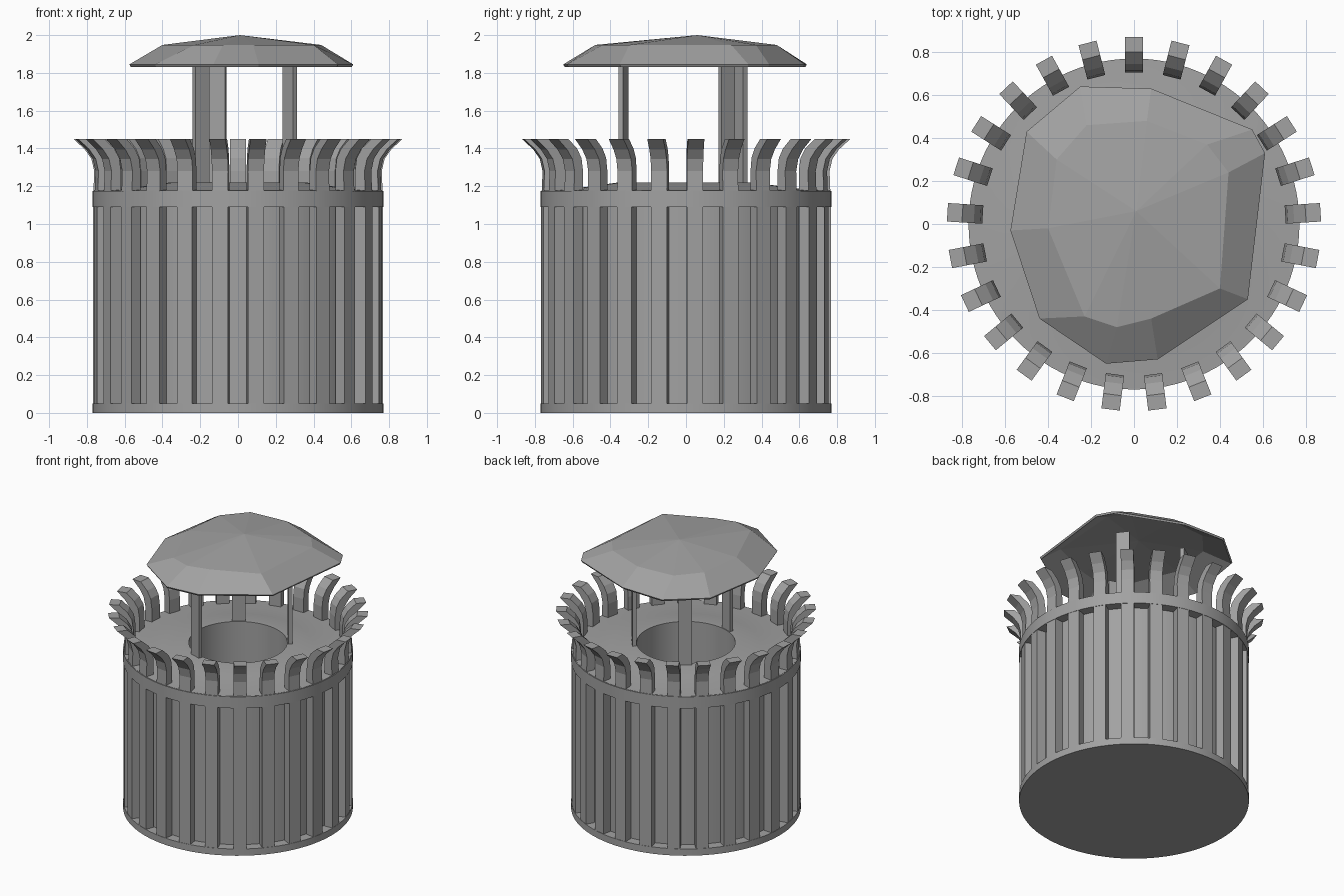
import bpy, bmesh, math
from mathutils import Matrix, Vector

cube = bpy.data.objects.get("Cube")
if cube:
    bpy.data.objects.remove(cube)

grey = bpy.data.materials.new("metal_grey")
grey.use_nodes = True
colour = (0.36, 0.36, 0.36, 1)
grey.diffuse_color = colour
grey.node_tree.nodes["Principled BSDF"].inputs["Base Color"].default_value = colour


def finish(name, bm, smooth=False):
    bmesh.ops.recalc_face_normals(bm, faces=bm.faces[:])
    mesh = bpy.data.meshes.new(name)
    bm.to_mesh(mesh)
    bm.free()
    mesh.materials.append(grey)
    obj = bpy.data.objects.new(name, mesh)
    bpy.context.collection.objects.link(obj)
    if smooth:
        bpy.ops.object.select_all(action="DESELECT")
        obj.select_set(True)
        bpy.context.view_layer.objects.active = obj
        bpy.ops.object.shade_smooth_by_angle(angle=math.radians(30))
    return obj


def lathe(name, profile, steps=96):
    """Spin a closed (radius, height) outline about the z axis."""
    bm = bmesh.new()
    verts = [bm.verts.new((r, 0, z)) for r, z in profile]
    edges = [bm.edges.new((a, b)) for a, b in zip(verts, verts[1:] + verts[:1])]
    bmesh.ops.spin(bm, geom=verts + edges, axis=(0, 0, 1), cent=(0, 0, 0),
                   angle=math.tau, steps=steps)
    bmesh.ops.remove_doubles(bm, verts=bm.verts[:], dist=0.0005)
    return finish(name, bm, True)


def strip(name, profile, width, angle):
    """Extrude a (radius, height) outline sideways and turn it to an angle."""
    bm = bmesh.new()
    face = bm.faces.new([bm.verts.new((r, -width / 2, z)) for r, z in profile])
    new = bmesh.ops.extrude_face_region(bm, geom=[face])["geom"]
    bmesh.ops.translate(bm, vec=(0, width, 0),
                        verts=[v for v in new if isinstance(v, bmesh.types.BMVert)])
    bm.transform(Matrix.Rotation(math.radians(angle), 4, "Z"))
    return finish(name, bm)


# Drum: inner liner with a central well, base, and the two outer bands
lathe("liner", [(0, 0.01), (0.70, 0.01), (0.70, 1.17), (0.33, 1.17), (0.33, 0.06), (0, 0.06)])
lathe("bottom_band", [(0, 0), (0.77, 0), (0.77, 0.05), (0, 0.05)])
lathe("top_band", [(0.69, 1.09), (0.77, 1.09), (0.77, 1.175), (0.69, 1.175)])
lathe("lid", [(0.33, 1.14), (0.765, 1.14), (0.765, 1.177), (0.62, 1.185), (0.5, 1.2),
              (0.36, 1.22), (0.33, 1.22)])

# Slats that pass through the bands and flare outward at the top
slat = [(0.705, 0.03), (0.767, 0.03), (0.767, 1.1), (0.76, 1.28), (0.775, 1.345),
        (0.81, 1.395), (0.87, 1.45), (0.80, 1.45), (0.745, 1.4), (0.715, 1.35), (0.705, 1.28)]
COUNT = 25
for i in range(COUNT):
    strip(f"slat_{i + 1}", slat, 0.086, 90 + i * 360 / COUNT)

# Posts carrying the canopy
post = [(0.335, 1.1), (0.362, 1.1), (0.362, 1.88), (0.335, 1.88)]
for i, angle in enumerate((38, 124, 252)):
    strip(f"post_{i + 1}", post, 0.09, angle)

# Faceted canopy: irregular rim, shoulder and peak, as a thin shell
rim = [(-0.575, -0.03), (-0.5, 0.43), (-0.25, 0.64), (0.08, 0.63), (0.55, 0.44),
       (0.61, 0.33), (0.53, -0.35), (0.11, -0.63), (-0.13, -0.65), (-0.44, -0.44)]
shoulder = [(-0.4, -0.02), (-0.36, 0.3), (-0.22, 0.46), (0.06, 0.48), (0.34, 0.37),
            (0.44, 0.24), (0.4, -0.3), (0.08, -0.44), (-0.08, -0.48), (-0.23, -0.43)]
bm = bmesh.new()
low = [bm.verts.new((x, y, 1.845)) for x, y in rim]
mid = [bm.verts.new((x, y, 1.948)) for x, y in shoulder]
peak = bm.verts.new((0.01, 0.06, 2.0))
for i in range(len(rim)):
    j = (i + 1) % len(rim)
    bm.faces.new((low[i], low[j], mid[j], mid[i]))
    bm.faces.new((mid[i], mid[j], peak))
canopy = finish("canopy", bm)
for poly in canopy.data.polygons:
    if poly.normal.z < 0:
        poly.flip()
shell = canopy.modifiers.new("thickness", "SOLIDIFY")
shell.thickness = 0.015
shell.offset = -1
